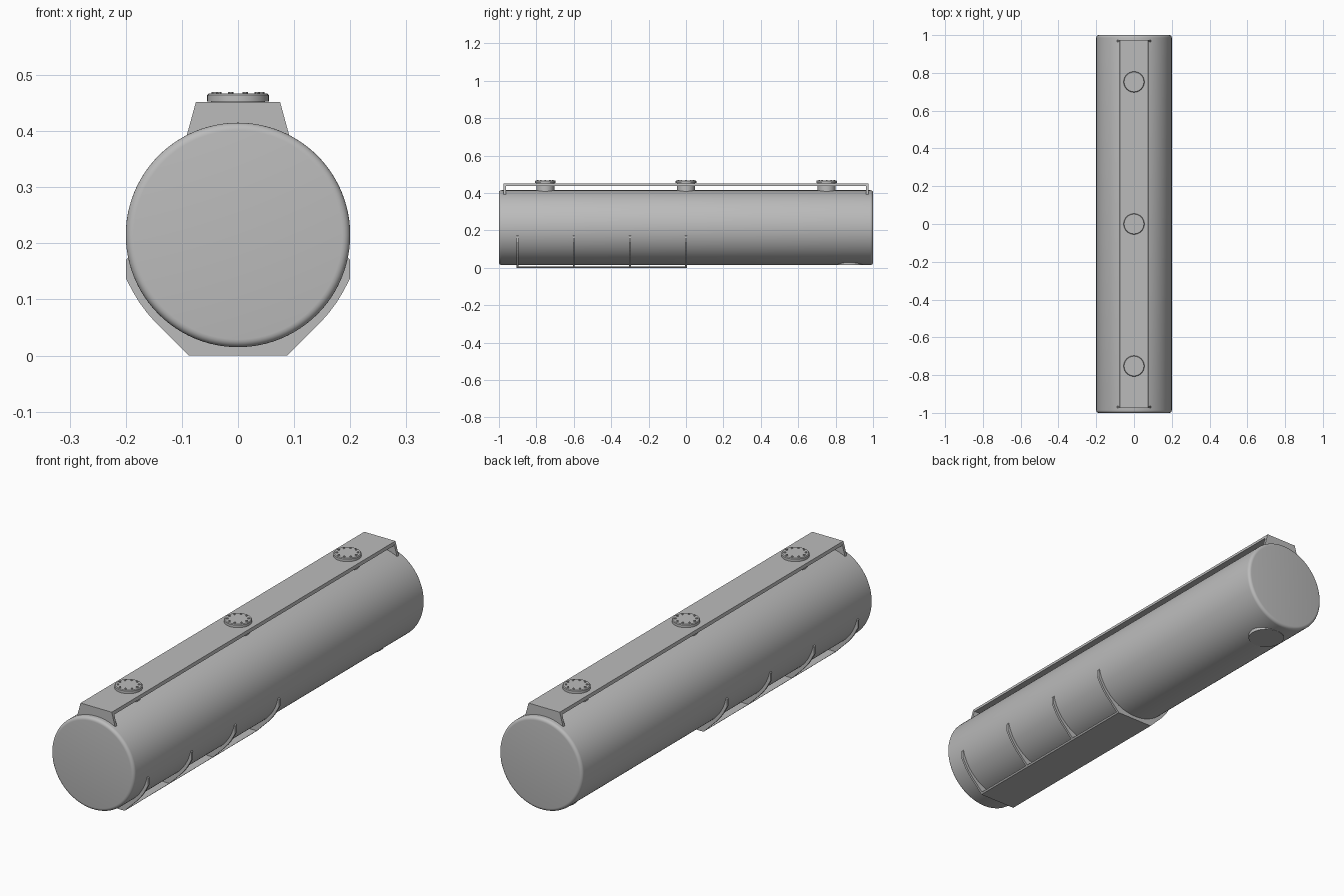
import bpy, bmesh, math
from mathutils import Matrix, Vector

if "Cube" in bpy.data.objects:
    bpy.data.objects.remove(bpy.data.objects["Cube"], do_unlink=True)

grey = bpy.data.materials.new("plain grey")
grey.use_nodes = True
COLOR = (0.5, 0.5, 0.5, 1)
grey.diffuse_color = COLOR
grey.node_tree.nodes["Principled BSDF"].inputs["Base Color"].default_value = COLOR

RADIUS, AXIS_Z = 0.2, 0.215


def finish(bm, name, smooth=False):
    bmesh.ops.recalc_face_normals(bm, faces=bm.faces)
    mesh = bpy.data.meshes.new(name)
    bm.to_mesh(mesh)
    bm.free()
    obj = bpy.data.objects.new(name, mesh)
    bpy.context.collection.objects.link(obj)
    mesh.materials.append(grey)
    if smooth:
        bpy.ops.object.select_all(action='DESELECT')
        obj.select_set(True)
        bpy.context.view_layer.objects.active = obj
        bpy.ops.object.shade_smooth_by_angle(angle=math.radians(35))
    return obj


def lathe(bm, profile, matrix, segments):
    """Closed solid of revolution from (radius, height) pairs."""
    rings = []
    for r, h in profile:
        rings.append([bm.verts.new(matrix @ Vector((
            r * math.cos(math.tau * i / segments),
            r * math.sin(math.tau * i / segments), h))) for i in range(segments)])
    for low, high in zip(rings, rings[1:]):
        for i in range(segments):
            j = (i + 1) % segments
            bm.faces.new((low[i], low[j], high[j], high[i]))
    bm.faces.new(rings[0])
    bm.faces.new(rings[-1])


def plate(name, half_outline, y0, y1):
    """Upright plate: the +x half outline is mirrored, then extruded along y."""
    bm = bmesh.new()
    outline = half_outline + [(-x, z) for x, z in reversed(half_outline)]
    face = bm.faces.new([bm.verts.new((x, y0, z)) for x, z in outline])
    ext = bmesh.ops.extrude_face_region(bm, geom=[face])
    moved = [g for g in ext["geom"] if isinstance(g, bmesh.types.BMVert)]
    bmesh.ops.translate(bm, verts=moved, vec=(0, y1 - y0, 0))
    return finish(bm, name)


# Tank shell with rounded end rims
fillet = 0.014
rim = [(RADIUS - fillet + fillet * math.sin(a), 1 - fillet + fillet * math.cos(a))
       for a in (math.pi / 2 * k / 5 for k in range(6))]
bm = bmesh.new()
to_tank = Matrix.Translation((0, 0, AXIS_Z)) @ Matrix.Rotation(math.pi / 2, 4, 'X')
lathe(bm, [(r, -h) for r, h in rim] + rim[::-1], to_tank, 96)
finish(bm, "tank_shell", True)

# Walkway deck and its end brackets
plate("walkway_deck", [(0.075, 0.452), (0.078, 0.438)], -0.97, 0.97)
for side, label in ((-1, "front"), (1, "back")):
    plate(label + "_walkway_bracket", [(0.075, 0.452), (0.092, 0.39)],
          side * 0.963, side * 0.975)

# Hatches: neck, flange and ring of bolts
for y, label in ((-0.752, "front"), (0, "middle"), (0.752, "back")):
    bm = bmesh.new()
    at = Matrix.Translation((0, y, 0))
    lathe(bm, [(0.048, 0.40), (0.048, 0.453), (0.055, 0.453),
               (0.055, 0.464), (0.052, 0.467)], at, 40)
    finish(bm, label + "_hatch", True)
    bm = bmesh.new()
    for k in range(10):
        a = math.tau * k / 10
        spot = at @ Matrix.Translation((0.042 * math.cos(a), 0.042 * math.sin(a), 0))
        lathe(bm, [(0.005, 0.465), (0.005, 0.47)], spot, 6)
    finish(bm, label + "_hatch_bolts")

# Saddle ribs and base plate under the front half
rib = [(0.088, 0), (0.145, 0.057), (0.162, 0.076), (0.176, 0.095),
       (0.188, 0.115), (0.2, 0.138), (0.2, 0.17), (0.18, 0.19)]
for k in range(4):
    y = -0.9 + 0.3 * k
    plate("saddle_rib_%d" % (k + 1), rib, y - 0.005, y + 0.005)
plate("saddle_base", [(0.088, 0), (0.094, 0.006)], -0.905, 0.005)

# Sump on the underside near the back
bm = bmesh.new()
lathe(bm, [(0.075, 0.0145), (0.075, 0.06)], Matrix.Translation((0, 0.875, 0)), 40)
finish(bm, "drain_sump", True)
